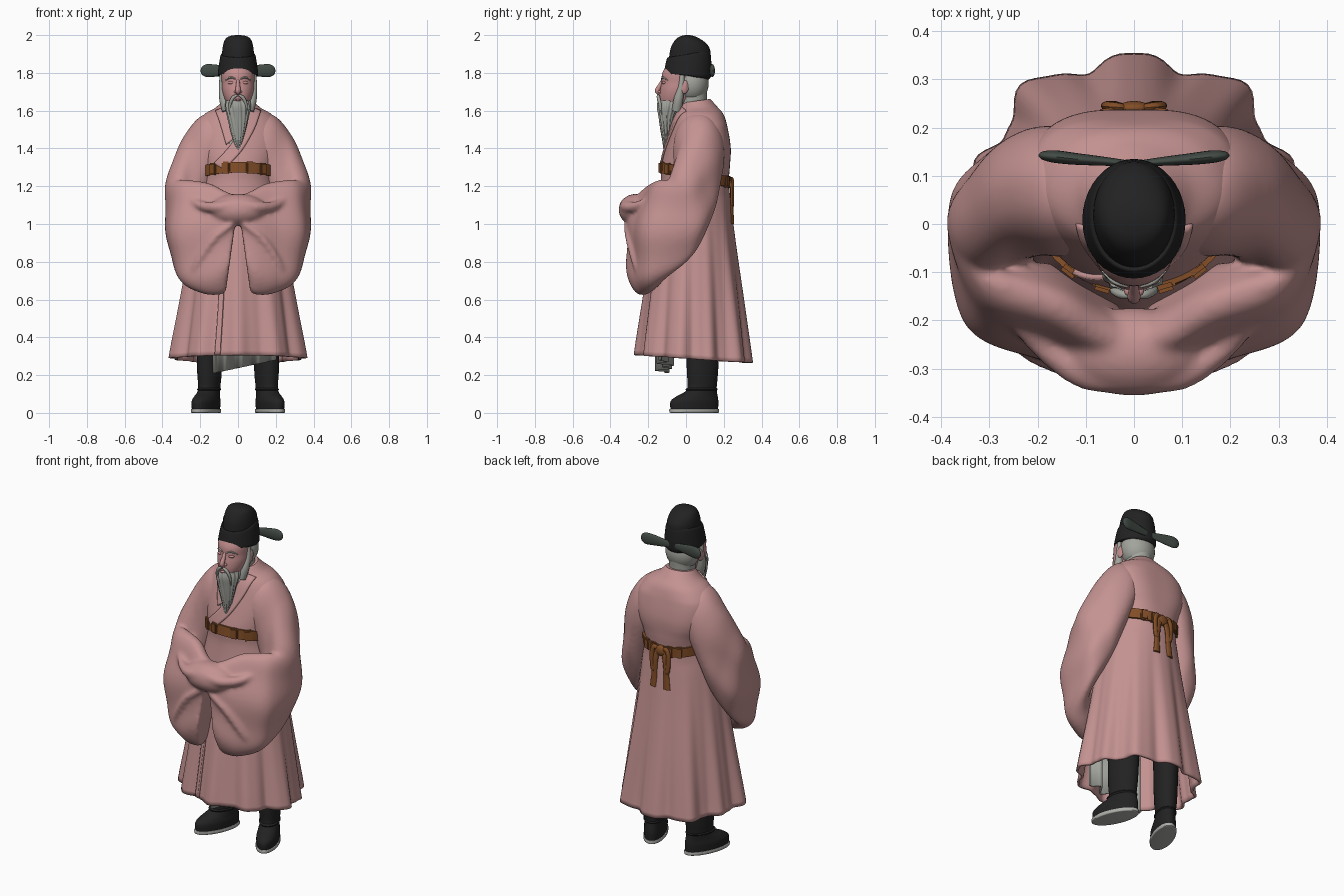
import bpy, bmesh, math
from mathutils import Vector, Matrix
from math import sin, cos, pi, radians

if "Cube" in bpy.data.objects:
    bpy.data.objects.remove(bpy.data.objects["Cube"])

def material(name, rgb):
    m = bpy.data.materials.new(name)
    m.diffuse_color = (*rgb, 1)
    m.use_nodes = True
    m.node_tree.nodes["Principled BSDF"].inputs["Base Color"].default_value = m.diffuse_color
    return m

PINK = material("robe_pink", (0.55, 0.29, 0.285))
SKIN = material("skin", (0.55, 0.27, 0.27))
GREY = material("hair_grey", (0.36, 0.37, 0.335))
BLACK = material("black_cloth", (0.016, 0.016, 0.016))
WING = material("wing_green_grey", (0.055, 0.07, 0.06))
BROWN = material("belt_brown", (0.22, 0.075, 0.02))
SOLE = material("sole_grey", (0.42, 0.42, 0.40))

# ---------- helpers ----------
def finish(name, bm, mat, solid=0):
    bmesh.ops.recalc_face_normals(bm, faces=bm.faces)
    me = bpy.data.meshes.new(name)
    bm.to_mesh(me)
    bm.free()
    me.materials.append(mat)
    ob = bpy.data.objects.new(name, me)
    bpy.context.collection.objects.link(ob)
    if solid:
        mod = ob.modifiers.new("thickness", 'SOLIDIFY')
        mod.thickness, mod.offset = solid, 0
    return ob

def loft(name, rings, mat, caps=(True, True), wrap=False, closed=True, solid=0):
    """Skin a list of point rings."""
    bm = bmesh.new()
    R = [[bm.verts.new(p) for p in r] for r in rings]
    n = len(R[0])
    for a, b in zip(R, R[1:] + (R[:1] if wrap else [])):
        for i in range(n if closed else n - 1):
            j = (i + 1) % n
            bm.faces.new((a[i], a[j], b[j], b[i]))
    if closed and not wrap:
        for cap, r in zip(caps, (R[0], R[-1])):
            if cap:
                bm.faces.new(r)
    return finish(name, bm, mat, solid)

def smooth_rows(rows, steps):
    """Catmull-Rom through rows of numbers."""
    out = []
    for k in range(len(rows) - 1):
        p = [rows[max(0, min(len(rows) - 1, k + d))] for d in (-1, 0, 1, 2)]
        for s in range(steps):
            t = s / steps
            out.append([b + 0.5 * t * (c - a + t * (2*a - 5*b + 4*c - d + t * (3*(b - c) + d - a)))
                        for a, b, c, d in zip(*p)])
    return out + [list(rows[-1])]

def stack(name, rows, mat, steps=5, n=40, tilt=(0, 0), ridge=0, count=14):
    """Loft of ovals; each row is z, half width, front y, back y. Tilt runs from first to last."""
    rings, P = [], smooth_rows(rows, steps)
    for j, (z, rx, yf, yb) in enumerate(P):
        cy, ry = (yf + yb) / 2, (yb - yf) / 2
        tl = tilt[0] + (tilt[1] - tilt[0]) * j / (len(P) - 1)
        k = [1 + ridge * sin(count * 2 * pi * i / n + z * 25) for i in range(n)]
        rings.append([(rx * k[i] * cos(2*pi*i/n), cy + ry * k[i] * sin(2*pi*i/n),
                       z + tl * sin(2*pi*i/n)) for i in range(n)])
    return loft(name, rings, mat)

def sweep(name, pts, radii, mat, flat=1.0, n=10, steps=6):
    """Oval tube along points; flat squashes it in y."""
    P = smooth_rows([(*p, r) for p, r in zip(pts, radii)], steps)
    rings = []
    for i, p in enumerate(P):
        d = (Vector(P[min(i+1, len(P)-1)][:3]) - Vector(P[max(i-1, 0)][:3])).normalized()
        u = d.cross(Vector((0, 1, 0.01))).normalized()
        v = d.cross(u)
        rings.append([Vector(p[:3]) + p[3] * (u * cos(2*pi*k/n) + v * flat * sin(2*pi*k/n)) for k in range(n)])
    return loft(name, rings, mat)

def ball(name, loc, size, mat, rot=(0, 0, 0)):
    bm = bmesh.new()
    bmesh.ops.create_uvsphere(bm, u_segments=32, v_segments=20, radius=1)
    ob = finish(name, bm, mat)
    ob.location, ob.scale, ob.rotation_euler = loc, size, rot
    return ob

# ---------- robe body ----------
ROBE = smooth_rows([(1.645, .078, -.02, .125), (1.61, .115, -.035, .16), (1.57, .18, -.05, .195),
                    (1.50, .225, -.07, .215), (1.40, .225, -.10, .23), (1.30, .195, -.125, .225),
                    (1.22, .19, -.125, .22), (1.10, .215, -.14, .232), (.90, .25, -.17, .255),
                    (.60, .30, -.21, .295), (.285, .355, -.25, .335)], 8)

def section(z):
    for a, b in zip(ROBE, ROBE[1:]):
        if a[0] >= z >= b[0]:
            t = (a[0] - z) / (a[0] - b[0])
            return [p + t * (q - p) for p, q in zip(a, b)]
    return ROBE[0] if z > ROBE[0][0] else ROBE[-1]

def surf(th, z, off=0.0):
    """Point on the robe at an angle and height: square upper back, pleats towards the hem."""
    _, rx, yf, yb = section(z)
    ramp = max(0, min(1, (1.15 - z) / .8))
    side = math.exp(-((math.asin(max(-1, min(1, sin(th)))) - .4) / .32) ** 2)
    square = max(0, min(1, (z - 1.15) / .2, (1.62 - z) / .1)) * max(0, sin(th)) * sin(2 * th) ** 2
    k = 1 + ramp * (.056 * cos(10 * (th - pi/2)) + .012 * sin(23 * th) - .11 * side) + .13 * square
    dz = -.02 * ramp * sin(th) + max(0, (z - 1.55) / .11) * .012 * sin(th)
    return Vector(((rx + off) * k * cos(th), (yf + yb)/2 + ((yb - yf)/2 + off) * k * sin(th), z + dz))

N = 160
loft("robe_body", [[surf(2*pi*i/N, r[0]) for i in range(N)] for r in ROBE], PINK,
     caps=(True, False), solid=.014)

def front(x, z, off):
    rx = section(z)[1]
    return surf(-math.acos(max(-1, min(1, x / rx))), z, off)

def band(name, rows, mat, off, solid=.012):
    """Strip on the robe front; rows are left x, right x, z left, z right."""
    return loft(name, [[front(l + (r - l) * t/6, zl + (zr - zl) * t/6, off) for t in range(7)]
                       for l, r, zl, zr in smooth_rows(rows, 8)], mat, closed=False, solid=solid)

# collar, inner lapel and overlap edge of the robe
band("inner_collar", [(-.06, .055, 1.59, 1.59), (-.05, .03, 1.5, 1.5), (-.04, -.01, 1.41, 1.41)], GREY, .009, .006)
band("under_lapel", [(-.11, -.06, 1.60, 1.625), (-.09, -.045, 1.53, 1.55), (-.06, -.02, 1.42, 1.45)], PINK, .010)
band("over_lapel", [(.06, .11, 1.625, 1.60), (.03, .085, 1.54, 1.51), (-.035, .02, 1.42, 1.39),
                    (-.12, -.07, 1.32, 1.29)], PINK, .012)
band("overlap_edge", [(-.085, -.06, .95, .95), (-.10, -.075, .6, .6), (-.125, -.095, .29, .29)], PINK, .012)
stack("neck_collar", [(1.60, .105, -.035, .15), (1.63, .085, -.025, .133), (1.65, .078, -.02, .125),
                      (1.64, .07, -.012, .118)], PINK, tilt=(.012, .012))

# grey underskirt showing below the front hem
loft("underskirt", [[(-.13 + .33 * i/48, -.11 + .03 * sin(i * .5) - .02 * sin(i * .2), z)
                     for i in range(49) for z in [.21 + .07 * i/48 if j else .55]] for j in range(2)],
     GREY, closed=False, solid=.01)

# ---------- wide sleeves: top point, bottom point, half width ----------
SLEEVE = [(.06, .055, 1.595, .08, .06, 1.36, .0, .11), (.19, .065, 1.575, .13, .07, 1.25, .01, .135),
          (.28, .045, 1.47, .165, .075, 1.13, .03, .125), (.325, -.01, 1.36, .22, .07, .98, .05, .10),
          (.355, -.065, 1.24, .29, -.01, .80, .06, .07), (.27, -.13, 1.235, .27, -.15, .68, .075, -.06),
          (.15, -.175, 1.215, .18, -.215, .63, .03, -.085), (.07, -.225, 1.175, .10, -.235, .625, .015, -.085),
          (-.005, -.25, 1.145, .065, -.24, .64, .0, -.07)]

def sleeve(name, s):
    rings, rows = [], smooth_rows(SLEEVE, 8)
    for k, r in enumerate(rows):
        T, B, w = Vector(r[:3]), Vector(r[3:6]), Vector((r[6], r[7], 0))
        f = max(0, min(1, (k - 14) / 20))
        ring = []
        for i in range(56):
            a = 2 * pi * i / 56
            fold = 1 + f * .10 * sin(5 * a + k * .16) * abs(sin(a))
            sn = math.copysign(abs(sin(a)) ** .85, sin(a))
            p = (T + B)/2 + (T - B)/2 * cos(a) + w * sn * fold * (1 - .1 * cos(a))
            ring.append((p.x * s, p.y, p.z))
        rings.append(ring)
    return loft(name, rings, PINK)

# sleeves, joined cuffs and draped folds melt into one cloth surface
cloth = [sleeve("sleeves", 1), sleeve("right_sleeve", -1),
         ball("joined_cuffs", (0, -.265, 1.075), (.15, .092, .085), PINK)]
for s in (-1, 1):
    cloth.append(sweep("fold", [(s*.30, -.13, 1.17), (s*.20, -.245, 1.10), (s*.10, -.315, 1.09), (0, -.33, 1.11)],
                       [.01, .025, .03, .02], PINK))
    cloth.append(sweep("fold", [(s*.03, -.32, 1.0), (s*.13, -.30, .92), (s*.22, -.26, .78), (s*.24, -.23, .70)],
                       [.012, .022, .022, .01], PINK))
for ob in cloth:
    ob.select_set(True)
bpy.context.view_layer.objects.active = cloth[0]
bpy.ops.object.join()
mod = cloth[0].modifiers.new("blend", 'REMESH')
mod.mode, mod.voxel_size, mod.use_smooth_shade = 'VOXEL', .009, True
mod = cloth[0].modifiers.new("soften", 'SMOOTH')
mod.factor, mod.iterations = .5, 14

# ---------- belt with plaques and back tie ----------
def belt_z(th):
    return 1.26 - .04 * sin(th)

loft("belt", [[surf(th, belt_z(th) + dz, o) for dz, o in ((-.028, 0), (-.028, .018), (.028, .018), (.028, 0))]
              for th in (2*pi*i/72 for i in range(72))], BROWN, wrap=True)
for deg in (-72, -108, -50, -130, 75, 105, 60, 120):
    th = radians(deg)
    bm = bmesh.new()
    bmesh.ops.create_cube(bm, size=1, matrix=Matrix.Diagonal((.045, .024, .064, 1)))
    bmesh.ops.bevel(bm, geom=bm.edges[:], offset=.007, segments=2, affect='EDGES')
    ob = finish("belt_plaque", bm, BROWN)
    p, q = surf(th + .05, 1.26, .013), surf(th - .05, 1.26, .013)
    ob.location = surf(th, belt_z(th), .013)
    ob.rotation_euler = (0, 0, math.atan2(p.y - q.y, p.x - q.x))
ball("belt_knot", (0, .24, 1.22), (.035, .015, .03), BROWN)
for s in (-1, 1):
    sweep("belt_tail", [(s*.015, .238, 1.23), (s*.035, .243, 1.16), (s*.04, .243, 1.08), (s*.045, .245, 1.0)],
          [.015, .019, .018, .022], BROWN, flat=.5)
    sweep("belt_loop", [(s*.01, .238, 1.22), (s*.04, .243, 1.235), (s*.055, .245, 1.19), (s*.045, .245, 1.10),
                        (s*.02, .243, 1.2)], [.012, .014, .014, .014, .01], BROWN, flat=.7)

# ---------- boots ----------
for s, side in ((1, "left"), (-1, "right")):
    parts = [stack(side + "_boot", [(.02, .058, -.185, .085), (.06, .06, -.185, .086), (.085, .056, -.155, .083),
                                    (.11, .053, -.105, .078), (.14, .054, -.085, .076), (.25, .062, -.09, .085),
                                    (.6, .07, -.09, .10)], BLACK),
             stack(side + "_sole", [(0, .056, -.18, .083), (.003, .062, -.19, .09), (.018, .063, -.192, .09),
                                    (.021, .06, -.188, .087)], SOLE, steps=2),
             stack(side + "_boot_seam", [(.115, .05, -.09, .07), (.125, .058, -.098, .081), (.135, .05, -.08, .07)],
                   BLACK, steps=3)]
    for ob in parts:
        ob.location = (s * .15, .09, 0)
        ob.rotation_euler = (0, 0, s * radians(23))

# ---------- head ----------
stack("neck", [(1.56, .072, -.03, .115), (1.66, .070, -.04, .11), (1.74, .078, -.05, .115)], GREY)
ball("back_hair", (0, .03, 1.745), (.098, .09, .105), GREY)
stack("face", [(1.60, .03, -.12, -.02), (1.63, .055, -.135, .02), (1.67, .074, -.14, .04), (1.71, .084, -.137, .05),
               (1.75, .086, -.13, .06), (1.80, .088, -.125, .07), (1.86, .07, -.09, .06)], SKIN)
sweep("nose", [(0, -.122, 1.765), (0, -.137, 1.735), (0, -.152, 1.705), (0, -.138, 1.69)],
      [.008, .011, .014, .010], SKIN)
for s in (-1, 1):
    ball("nostril_wing", (s*.012, -.138, 1.70), (.009, .011, .008), SKIN)
    ball("eyelid", (s*.034, -.113, 1.748), (.02, .014, .009), SKIN)
    sweep("eyebrow", [(s*.014, -.130, 1.768), (s*.04, -.120, 1.776), (s*.066, -.098, 1.760)],
          [.003, .005, .002], GREY)
    ball("ear", (s*.090, -.005, 1.725), (.010, .022, .036), SKIN, (radians(-12), 0, s*radians(12)))
    sweep("sideburn", [(s*.084, -.02, 1.80), (s*.085, -.025, 1.73), (s*.073, -.04, 1.66), (s*.058, -.05, 1.60)],
          [.012, .016, .026, .026], GREY)
    sweep("moustache", [(s*.004, -.148, 1.682), (s*.025, -.146, 1.67), (s*.042, -.138, 1.635), (s*.045, -.13, 1.58)],
          [.006, .009, .008, .002], GREY)
ball("lower_lip", (0, -.146, 1.657), (.016, .008, .006), SKIN)
stack("beard", [(1.655, .062, -.146, -.02), (1.62, .066, -.152, -.03), (1.57, .056, -.145, -.06),
                (1.50, .040, -.135, -.075), (1.44, .024, -.125, -.085), (1.38, .003, -.118, -.11)],
      GREY, n=84, ridge=.05)

# ---------- hat ----------
stack("hat_band", [(1.785, .098, -.105, .12), (1.79, .107, -.116, .132), (1.83, .103, -.112, .135),
                   (1.89, .093, -.100, .130), (1.90, .085, -.088, .118)], BLACK, tilt=(-.02, .022))
stack("hat_crown", [(1.86, .086, -.092, .130), (1.92, .083, -.084, .128), (1.955, .077, -.070, .108),
                    (1.98, .066, -.052, .075), (1.994, .046, -.03, .045), (2.0, .015, -.005, .02)], BLACK)
# paddle wings at the back of the hat
for s in (-1, 1):
    sweep("hat_wing", [(s*.0, .124, 1.81), (s*.06, .130, 1.81), (s*.12, .135, 1.812), (s*.165, .14, 1.812),
                       (s*.19, .142, 1.812), (s*.198, .142, 1.812)],
          [.016, .024, .032, .034, .022, .004], WING, flat=.38, n=20)

# ---------- smooth shading ----------
for ob in bpy.data.objects:
    ob.select_set(ob.type == 'MESH')
bpy.context.view_layer.objects.active = bpy.data.objects["robe_body"]
bpy.ops.object.shade_smooth_by_angle(angle=radians(45))
